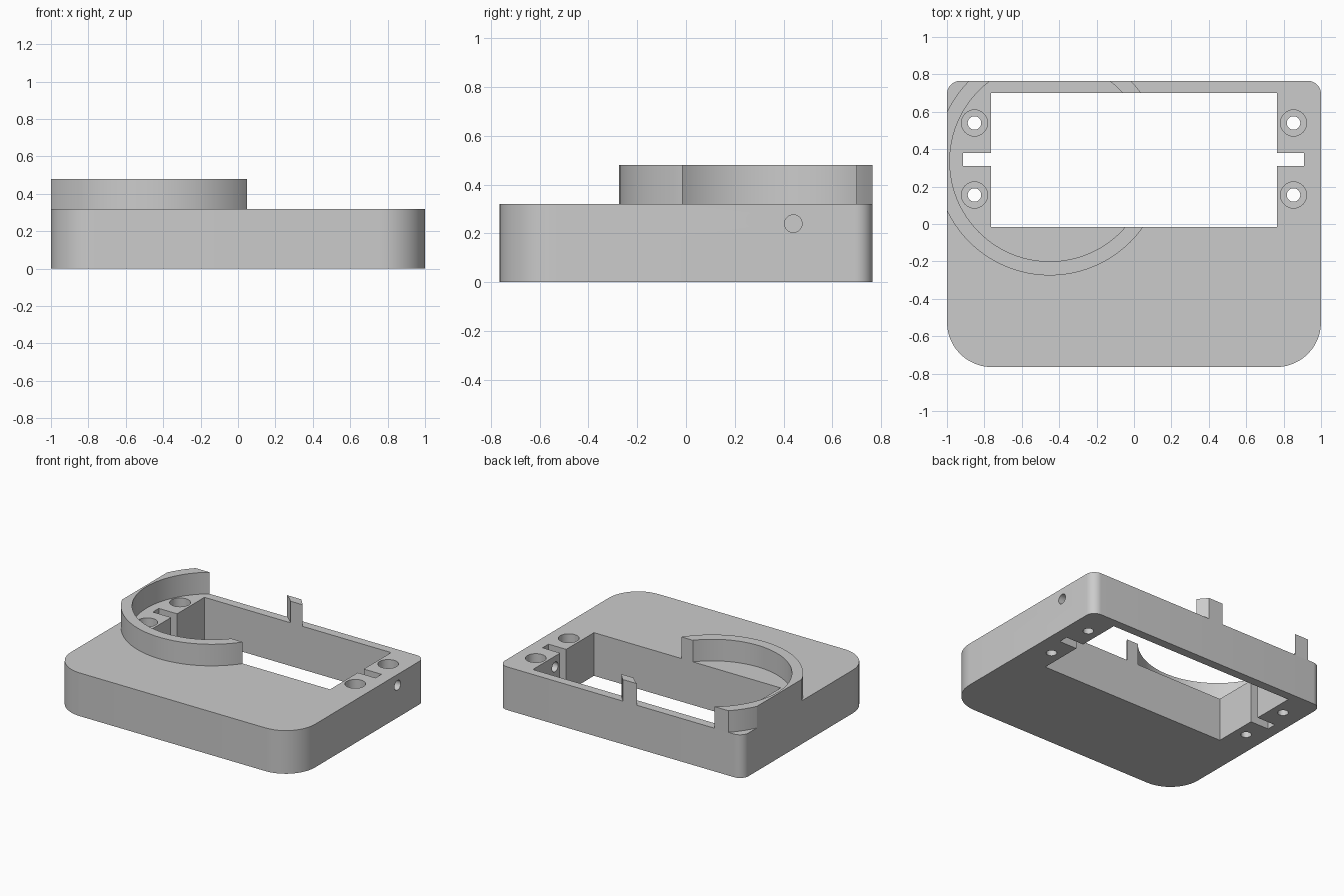
import bpy
import bmesh
import math
from mathutils import Matrix

cube = bpy.data.objects.get("Cube")
if cube:
    bpy.data.objects.remove(cube, do_unlink=True)

grey = bpy.data.materials.new("plain grey")
grey.use_nodes = True
colour = (0.6, 0.6, 0.6, 1)
grey.diffuse_color = colour
grey.node_tree.nodes["Principled BSDF"].inputs["Base Color"].default_value = colour

TOP, RIM = 0.32, 0.48        # body top and collar top
HALF_X, HALF_Y = 1.0, 0.765


def prism(name, outline, z0, z1):
    """Extrude a flat outline upwards from z0 to z1."""
    bm = bmesh.new()
    base = bm.faces.new([bm.verts.new((x, y, z0)) for x, y in outline])
    new = bmesh.ops.extrude_face_region(bm, geom=[base])["geom"]
    moved = [v for v in new if isinstance(v, bmesh.types.BMVert)]
    bmesh.ops.translate(bm, verts=moved, vec=(0, 0, z1 - z0))
    bmesh.ops.recalc_face_normals(bm, faces=bm.faces)
    mesh = bpy.data.meshes.new(name)
    bm.to_mesh(mesh)
    bm.free()
    mesh.materials.append(grey)
    obj = bpy.data.objects.new(name, mesh)
    bpy.context.collection.objects.link(obj)
    return obj


def arc(cx, cy, r, start, sweep, steps):
    angles = [math.radians(start + sweep * i / steps) for i in range(steps + 1)]
    return [(cx + r * math.cos(a), cy + r * math.sin(a)) for a in angles]


def circle(cx, cy, r, steps=32):
    return arc(cx, cy, r, 0, 360, steps)[:-1]


def rectangle(x0, x1, y0, y1):
    return [(x0, y0), (x1, y0), (x1, y1), (x0, y1)]


def case_outline(front=0.24, back=0.07):
    """Rectangle with large front corners and small back corners."""
    corners = [(1, 1, back), (-1, 1, back), (-1, -1, front), (1, -1, front)]
    points = []
    for i, (sx, sy, r) in enumerate(corners):
        points += arc(sx * (HALF_X - r), sy * (HALF_Y - r), r, 90 * i, 90, 12)
    return points


def combine(obj, cutter, operation="DIFFERENCE"):
    """Apply a boolean and discard the cutter."""
    mod = obj.modifiers.new("cut", "BOOLEAN")
    mod.operation, mod.solver, mod.object = operation, "EXACT", cutter
    bpy.context.view_layer.objects.active = obj
    bpy.ops.object.modifier_apply(modifier=mod.name)
    bpy.data.objects.remove(cutter, do_unlink=True)


def finish(obj):
    bpy.ops.object.select_all(action="DESELECT")
    obj.select_set(True)
    bpy.context.view_layer.objects.active = obj
    bpy.ops.object.shade_smooth_by_angle(angle=math.radians(20))


opening = rectangle(-0.765, 0.765, -0.015, 0.70)

# Case body with the display opening and its two side slots
body = prism("case_body", case_outline(), 0, TOP)
combine(body, prism("opening_cutter", opening, -0.1, 1))
combine(body, prism("slot_cutter", rectangle(-0.915, 0.91, 0.31, 0.38), -0.1, 1))

# Counterbored screw holes
for x in (-0.853, 0.853):
    for y in (0.155, 0.54):
        combine(body, prism("screw_cutter", circle(x, y, 0.036), -0.1, 1))
        combine(body, prism("counterbore_cutter", circle(x, y, 0.07), 0.16, 1))

# Cable hole through the left wall into the opening
cable = prism("cable_cutter", circle(0, 0, 0.036), 0.7, 1.1)
cable.data.transform(Matrix.Translation((0, 0.44, 0.24)) @ Matrix.Rotation(math.pi / 2, 4, "Y"))
combine(body, cable)
finish(body)

# Round collar, trimmed to the case edges and the opening
collar = prism("round_collar", case_outline(), TOP, RIM)
cx, cy = -0.45, 0.335
combine(collar, prism("outer_cutter", circle(cx, cy, 0.61, 96), 0, 1), "INTERSECT")
combine(collar, prism("inner_cutter", circle(cx, cy, 0.535, 96), 0, 1))
combine(collar, prism("collar_opening_cutter", opening, 0, 1))
finish(collar)
